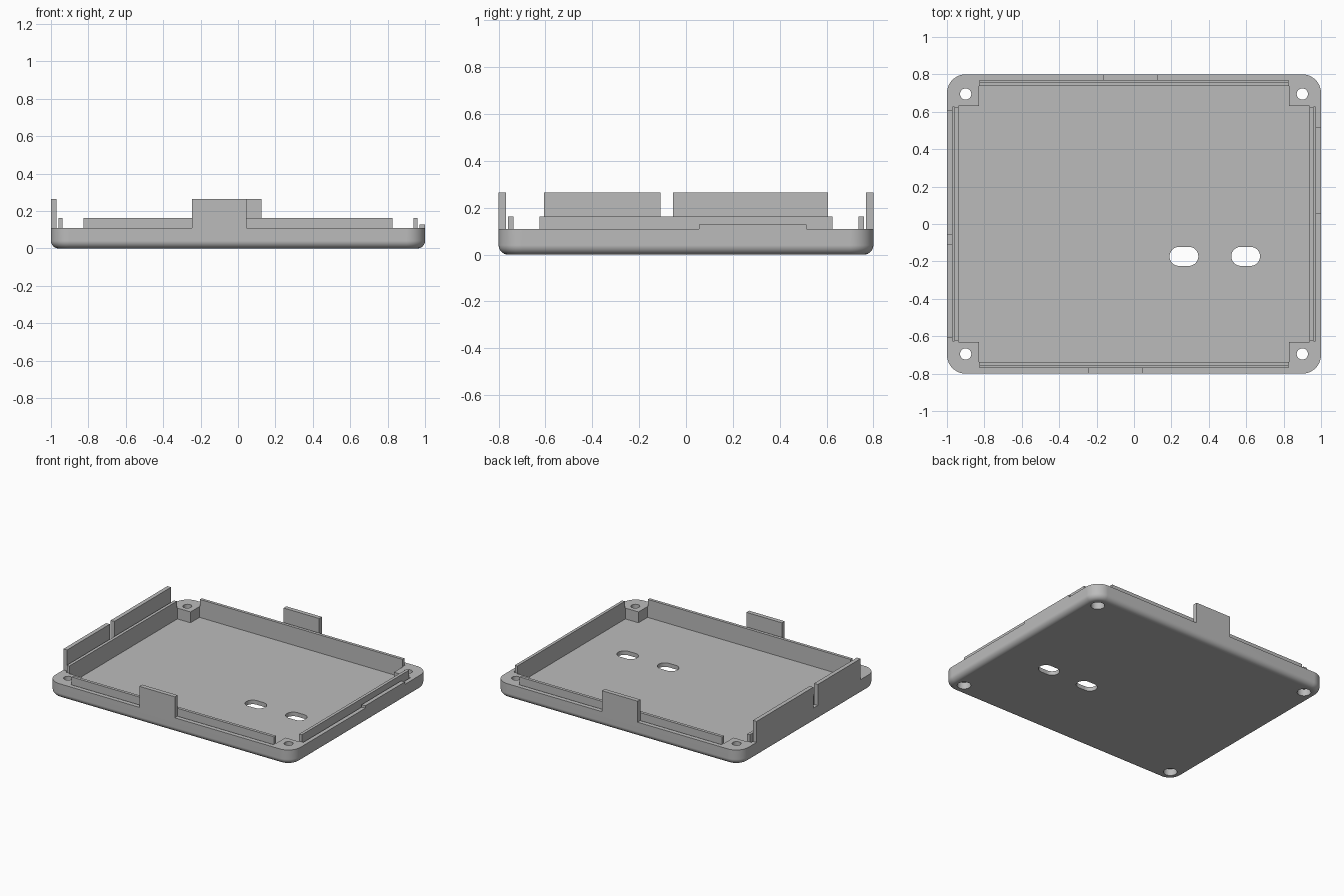
import bpy
import bmesh
import math

if "Cube" in bpy.data.objects:
    bpy.data.objects.remove(bpy.data.objects["Cube"], do_unlink=True)

# One grey plastic
grey = bpy.data.materials.new("grey plastic")
grey.use_nodes = True
COLOUR = (0.5, 0.5, 0.5, 1.0)
grey.diffuse_color = COLOUR
bsdf = next(n for n in grey.node_tree.nodes if n.type == "BSDF_PRINCIPLED")
bsdf.inputs["Base Color"].default_value = COLOUR

HX, HY = 1.0, 0.8              # half size of the tray
RIM, FLOOR = 0.11, 0.03        # rim and floor heights
CORNER, FILLET = 0.1, 0.04     # plan corner radius, bottom edge radius
POST_X, POST_Y = 0.83, 0.632   # inner faces of the corner posts
IN_X, IN_Y = 0.937, 0.737      # inner wall faces
LIP, LIP_TOP, CLIP_TOP = 0.022, 0.163, 0.265


def loft(name, rings):
    """Closed solid through rings of (x, y, z) points with equal counts."""
    bm = bmesh.new()
    loops = [[bm.verts.new(p) for p in ring] for ring in rings]
    n = len(loops[0])
    for a, b in zip(loops, loops[1:]):
        for i in range(n):
            j = (i + 1) % n
            bm.faces.new((a[i], a[j], b[j], b[i]))
    bm.faces.new(loops[0][::-1])
    bm.faces.new(loops[-1])
    mesh = bpy.data.meshes.new(name)
    bm.to_mesh(mesh)
    bm.free()
    mesh.materials.append(grey)
    obj = bpy.data.objects.new(name, mesh)
    bpy.context.collection.objects.link(obj)
    return obj


def prism(name, outline, z0, z1):
    return loft(name, [[(x, y, z) for x, y in outline] for z in (z0, z1)])


def box(name, x0, x1, y0, y1, z0, z1):
    return prism(name, [(x0, y0), (x1, y0), (x1, y1), (x0, y1)], z0, z1)


def rounded(hx, hy, r, segs, cx=0.0, cy=0.0):
    """Counter-clockwise rounded rectangle; hx = hy = r gives a circle."""
    pts = []
    for k, (sx, sy) in enumerate(((1, 1), (-1, 1), (-1, -1), (1, -1))):
        for i in range(segs + 1):
            a = math.pi / 2 * (k + i / segs)
            p = (cx + sx * (hx - r) + r * math.cos(a), cy + sy * (hy - r) + r * math.sin(a))
            if not pts or math.dist(p, pts[-1]) > 1e-5:
                pts.append(p)
    if math.dist(pts[0], pts[-1]) < 1e-5:
        pts.pop()
    return pts


def cut(target, cutter):
    cutter.hide_render = True
    mod = target.modifiers.new("cut", "BOOLEAN")
    mod.operation, mod.solver, mod.object = "DIFFERENCE", "EXACT", cutter
    bpy.context.view_layer.objects.active = target
    bpy.ops.object.modifier_apply(modifier=mod.name)
    bpy.data.objects.remove(cutter, do_unlink=True)


# Tray body: rounded slab with a filleted bottom edge
rings = []
for i in range(9):
    a = math.pi / 2 * i / 8
    inset, z = FILLET * (1 - math.sin(a)), FILLET * (1 - math.cos(a))
    rings.append([(x, y, z) for x, y in rounded(HX - inset, HY - inset, CORNER - inset, 12)])
rings.append([(x, y, RIM) for x, y in rounded(HX, HY, CORNER, 12)])
tray = loft("tray", rings)

# Cross-shaped cavity that leaves the four corner posts
quarter = [(IN_X, POST_Y), (POST_X, POST_Y), (POST_X, IN_Y)]
cross = []
for sx, sy in ((1, 1), (-1, 1), (-1, -1), (1, -1)):
    pts = [(sx * x, sy * y) for x, y in quarter]
    cross += pts if sx * sy > 0 else pts[::-1]
cut(tray, prism("cavity_cutter", cross, FLOOR, 0.3))

# Screw holes with a wider recess underneath
for sx in (1, -1):
    for sy in (1, -1):
        cx, cy = 0.9 * sx, 0.695 * sy
        cut(tray, prism("hole_cutter", rounded(0.03, 0.03, 0.03, 8, cx, cy), -0.1, 0.3))
        cut(tray, prism("recess_cutter", rounded(0.046, 0.046, 0.046, 8, cx, cy), -0.1, 0.05))

# Two slots through the floor
for cx in (0.267, 0.597):
    cut(tray, prism("slot_cutter", rounded(0.077, 0.051, 0.051, 8, cx, -0.173), -0.1, 0.1))

# Narrow groove outside each lip, then the lips themselves
for s, side, end in ((1, "left", "back"), (-1, "right", "front")):
    gx = sorted((s * (IN_X + LIP), s * 0.97))
    gy = sorted((s * (IN_Y + LIP), s * 0.768))
    cut(tray, box("groove_cutter", *gx, -0.625, 0.625, RIM - 0.015, 0.3))
    cut(tray, box("groove_cutter", -0.827, 0.827, *gy, RIM - 0.015, 0.3))
    lx = sorted((s * IN_X, s * (IN_X + LIP)))
    ly = sorted((s * IN_Y, s * (IN_Y + LIP)))
    box(side + "_lip", *lx, -0.625, 0.625, RIM, LIP_TOP)
    box(end + "_lip", -0.827, 0.827, *ly, RIM, LIP_TOP)

# Upright tabs, flush with the outer walls
box("front_tab", -0.245, 0.045, -HY, -0.768, RIM, CLIP_TOP)
box("back_tab", -0.165, 0.125, 0.768, HY, RIM, CLIP_TOP)
box("right_tab_front", -HX, -0.97, -0.606, -0.108, RIM, CLIP_TOP)
box("right_tab_back", -HX, -0.97, -0.055, 0.606, RIM, CLIP_TOP)

# Low step on the left rim
box("left_rim_step", 0.97, HX, 0.055, 0.515, RIM, 0.128)

# Smooth the fillets, keep the flat faces flat
bpy.ops.object.select_all(action="DESELECT")
tray.select_set(True)
bpy.context.view_layer.objects.active = tray
bpy.ops.object.shade_smooth_by_angle(angle=math.radians(30))
weighted = tray.modifiers.new("weighted normals", "WEIGHTED_NORMAL")
weighted.keep_sharp = True
